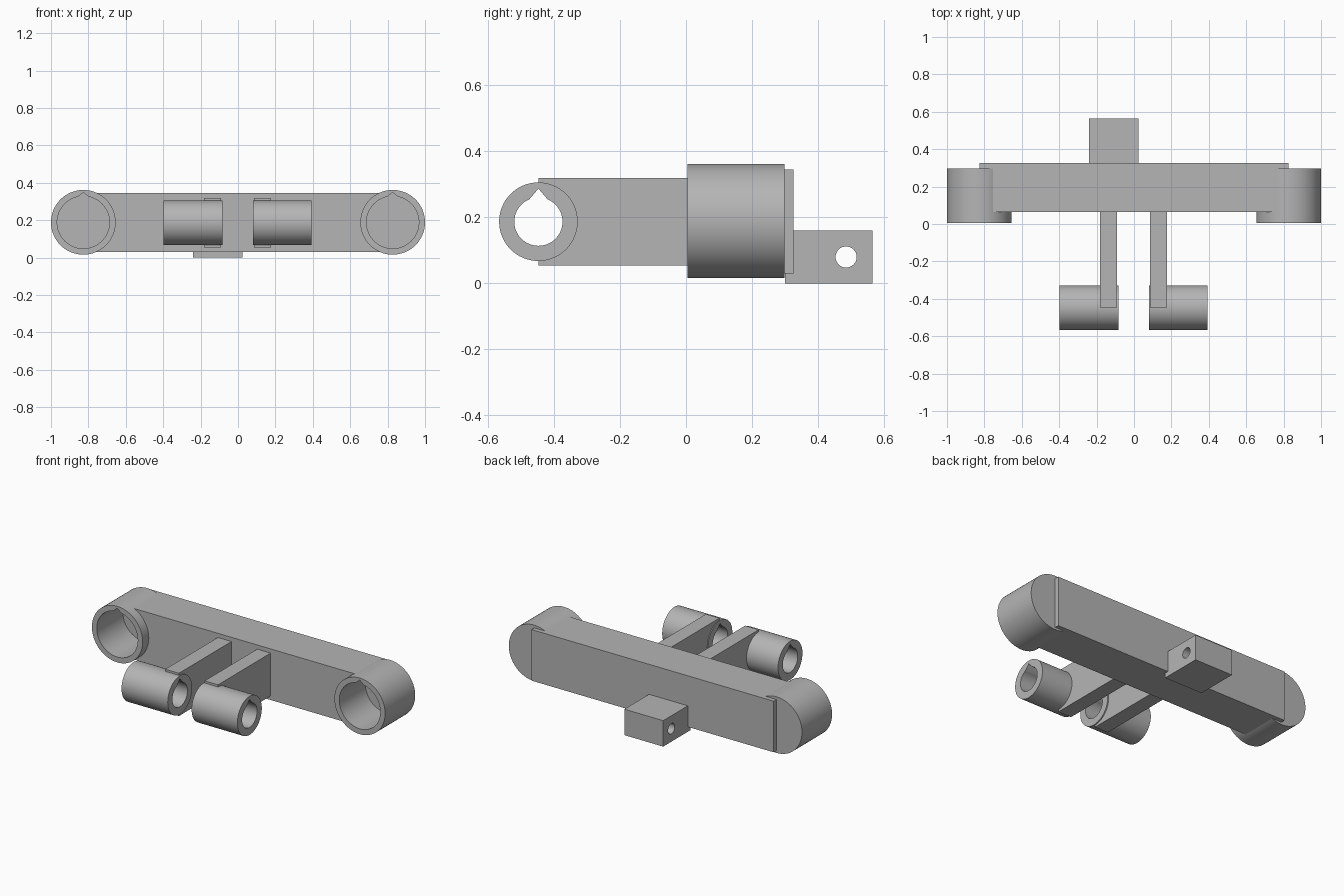
import bpy, bmesh
from math import sin, cos, pi, radians

if "Cube" in bpy.data.objects:
    bpy.data.objects.remove(bpy.data.objects["Cube"], do_unlink=True)

grey = bpy.data.materials.new("plain_grey")
grey.use_nodes = True
grey.diffuse_color = (0.46, 0.46, 0.46, 1)
grey.node_tree.nodes["Principled BSDF"].inputs["Base Color"].default_value = (0.46, 0.46, 0.46, 1)


def prism(name, outline, axis, start, end):
    """Extrude a 2D outline (horizontal, z) along x or y."""
    bm = bmesh.new()
    place = (lambda u, v: (start, u, v)) if axis == "x" else (lambda u, v: (u, start, v))
    face = bm.faces.new([bm.verts.new(place(u, v)) for u, v in outline])
    moved = bmesh.ops.extrude_face_region(bm, geom=[face])["geom"]
    length = end - start
    bmesh.ops.translate(bm, verts=[g for g in moved if isinstance(g, bmesh.types.BMVert)],
                        vec=(length, 0, 0) if axis == "x" else (0, length, 0))
    bmesh.ops.recalc_face_normals(bm, faces=bm.faces)
    mesh = bpy.data.meshes.new(name)
    bm.to_mesh(mesh)
    bm.free()
    mesh.materials.append(grey)
    obj = bpy.data.objects.new(name, mesh)
    bpy.context.collection.objects.link(obj)
    return obj


def rect(u0, u1, v0, v1):
    return [(u0, v0), (u1, v0), (u1, v1), (u0, v1)]


def circle(u, v, r, n=64):
    return [(u + r * cos(2 * pi * i / n), v + r * sin(2 * pi * i / n)) for i in range(n)]


def keyed_circle(u, v, r, half_width, apex, n=64):
    """Circle with a pointed keyway at the top."""
    points = []
    for a, b in circle(0, 0, r, n):
        if b > 0 and abs(a) < half_width:
            if abs(a) < 1e-6:
                points.append((u, v + apex))
            continue
        points.append((u + a, v + b))
    return points


def cut(obj, cutter):
    mod = obj.modifiers.new("cut", "BOOLEAN")
    mod.operation, mod.solver, mod.object = "DIFFERENCE", "EXACT", cutter
    activate(obj)
    bpy.ops.object.modifier_apply(modifier=mod.name)


def activate(obj):
    bpy.ops.object.select_all(action="DESELECT")
    obj.select_set(True)
    bpy.context.view_layer.objects.active = obj


def discard(obj):
    bpy.data.objects.remove(obj, do_unlink=True)


parts = []

# Cross bar with a blind keyed socket at each end
bar = prism("cross_bar", rect(-0.825, 0.825, 0.03, 0.345), "y", 0.065, 0.325)
parts.append(bar)
for side, sign in (("left", 1), ("right", -1)):
    x = 0.827 * sign
    socket = prism(side + "_end_socket", circle(x, 0.189, 0.173), "y", 0.005, 0.298)
    bore = prism("bore_cutter", keyed_circle(x, 0.189, 0.14, 0.024, 0.16), "y", -0.05, 0.26)
    cut(socket, bore)
    cut(bar, bore)
    discard(bore)
    parts.append(socket)

# Two forward arms, each carrying a keyed through tube
for side, arm_x, tube_x in (("left", (0.085, 0.177), (0.08, 0.392)),
                            ("right", (-0.183, -0.09), (-0.398, -0.083))):
    arm = prism(side + "_arm", rect(-0.447, 0.1, 0.055, 0.319), "x", *arm_x)
    tube = prism(side + "_tube", circle(-0.447, 0.187, 0.119), "x", *tube_x)
    bore = prism("bore_cutter", keyed_circle(-0.447, 0.187, 0.073, 0.024, 0.1), "x",
                 tube_x[0] - 0.1, tube_x[1] + 0.1)
    for part in (arm, tube):
        cut(part, bore)
        parts.append(part)
    discard(bore)

# Rear lug with a cross hole
lug = prism("rear_lug", rect(0.3, 0.565, 0, 0.16), "x", -0.24, 0.025)
hole = prism("hole_cutter", circle(0.485, 0.08, 0.032, 32), "x", -0.4, 0.2)
cut(lug, hole)
discard(hole)
parts.append(lug)

for part in parts:
    activate(part)
    bpy.ops.object.shade_smooth_by_angle(angle=radians(30))
